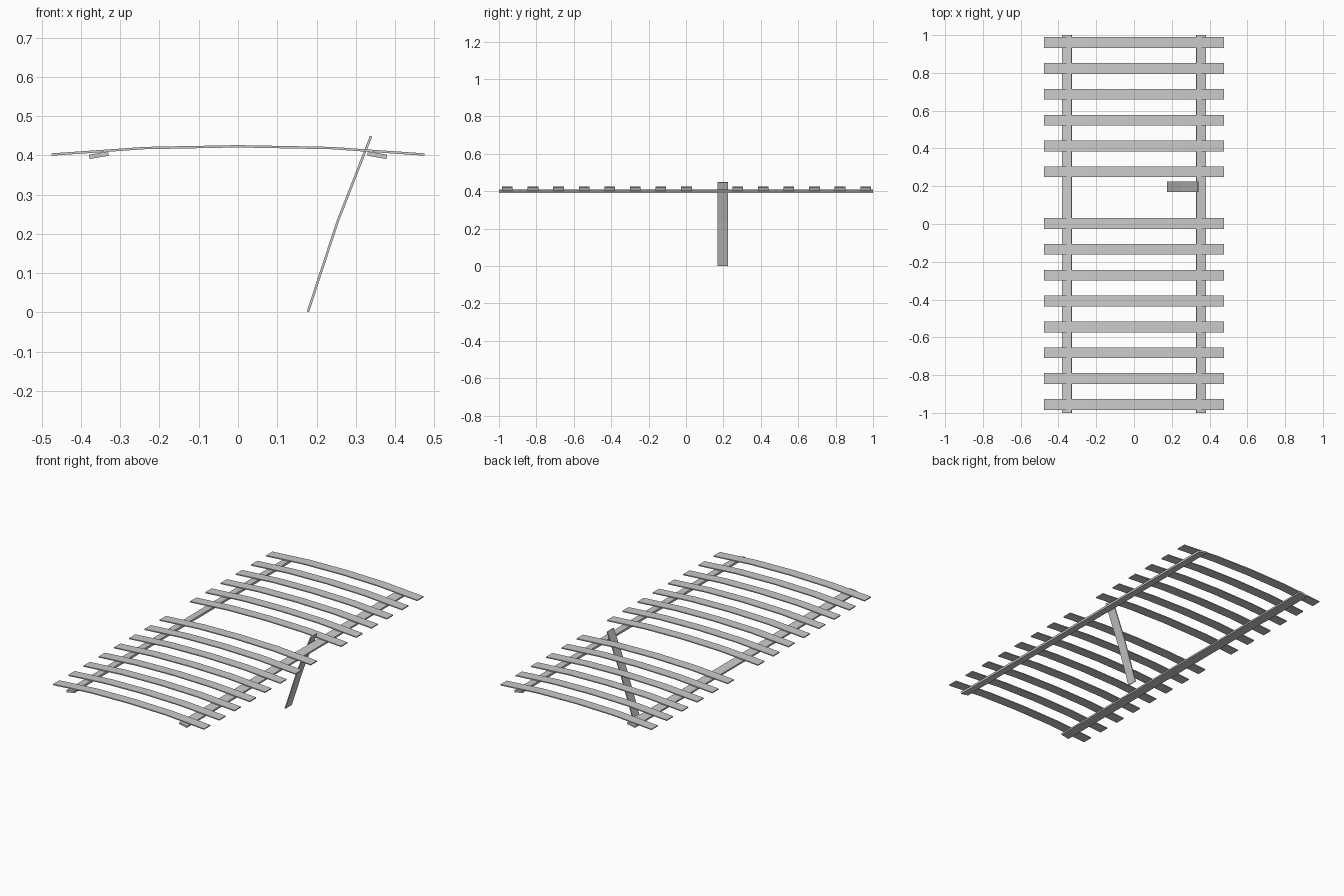
import bpy, bmesh
from mathutils import Vector

if "Cube" in bpy.data.objects:
    bpy.data.objects.remove(bpy.data.objects["Cube"])

def strip(name, path, y0, y1, t):
    """Flat strip: an x/z centre line thickened by t and extruded along y."""
    pts = [Vector(p) for p in path]
    upper, lower = [], []
    for i, p in enumerate(pts):
        d = (pts[min(i + 1, len(pts) - 1)] - pts[max(i - 1, 0)]).normalized()
        n = Vector((-d.y, d.x)) * t / 2
        upper.append(p + n)
        lower.append(p - n)
    bm = bmesh.new()
    rings = [[[bm.verts.new((p.x, y, p.y)) for p in side] for side in (upper, lower)]
             for y in (y0, y1)]
    (u0, l0), (u1, l1) = rings
    for i in range(len(pts) - 1):
        j = i + 1
        for q in ((u0[i], u0[j], u1[j], u1[i]), (l0[i], l1[i], l1[j], l0[j]),
                  (u0[i], l0[i], l0[j], u0[j]), (u1[i], u1[j], l1[j], l1[i])):
            bm.faces.new(q)
    for i in (0, -1):
        bm.faces.new((u0[i], u1[i], l1[i], l0[i]))
    bmesh.ops.recalc_face_normals(bm, faces=bm.faces)
    me = bpy.data.meshes.new(name)
    bm.to_mesh(me)
    bm.free()
    ob = bpy.data.objects.new(name, me)
    bpy.context.collection.objects.link(ob)
    return ob

W, T = 0.057, 0.006

# bowed slats, one missing from the row
bow = [(-0.475, 0.402), (-0.237, 0.4185), (0, 0.423), (0.237, 0.4185), (0.475, 0.402)]
for i in range(15):
    if i == 8:
        continue
    y = -0.955 + i * 0.1368
    strip(f"slat_{i + 1}", bow, y - W / 2, y + W / 2, T)

# tilted side rails
strip("rail_right", [(0.33, 0.4045), (0.379, 0.396)], -1, 1, 0.011)
strip("rail_left", [(-0.379, 0.396), (-0.33, 0.4045)], -1, 1, 0.011)

# broken half slat leaning on the right rail
strip("broken_slat", [(0.178, 0.001), (0.254, 0.232), (0.339, 0.449)],
      0.197 - W / 2, 0.197 + W / 2, T)
